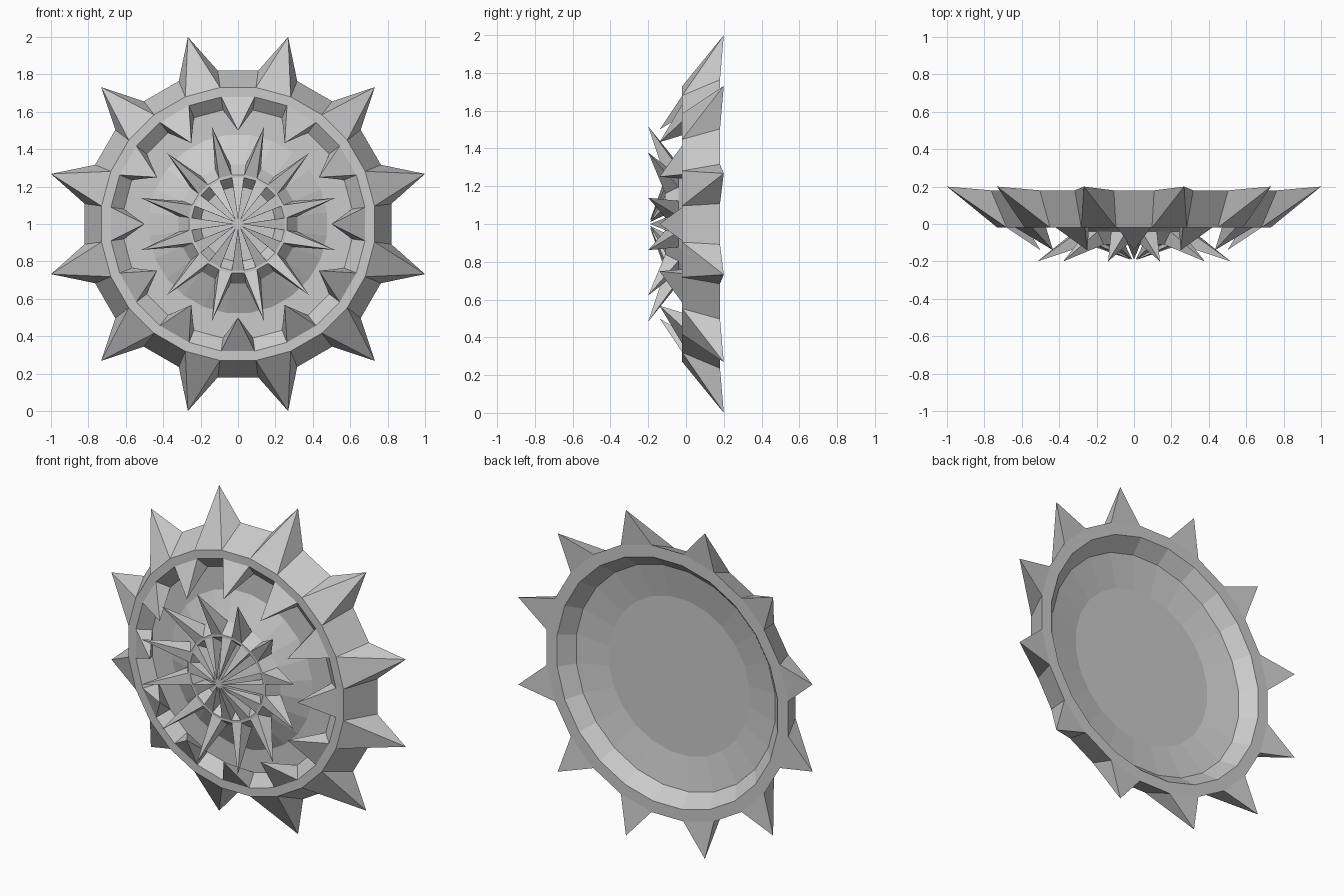
import bpy, bmesh
from math import cos, sin, radians

cube = bpy.data.objects.get("Cube")
if cube:
    bpy.data.objects.remove(cube, do_unlink=True)

SIDES = 24
STEP = 360 / SIDES

grey = bpy.data.materials.new("plain_grey")
grey.use_nodes = True
colour = (0.6, 0.6, 0.6, 1)
grey.diffuse_color = colour
grey.node_tree.nodes["Principled BSDF"].inputs["Base Color"].default_value = colour


def point(radius, y, turn):
    """Point on a wheel whose axle runs along y."""
    a = radians(turn * STEP)
    return (radius * cos(a), y, 1 + radius * sin(a))


def spiked_disc(name, profile, spikes):
    """Turn a (radius, y) profile; on bands in spikes, pull every other face to a tip."""
    bm = bmesh.new()
    rings = [[bm.verts.new(point(r, y, j - 0.5)) for j in range(SIDES)]
             for r, y in profile]
    for band, (inner, outer) in enumerate(zip(rings, rings[1:])):
        for j in range(SIDES):
            k = (j + 1) % SIDES
            quad = [inner[j], inner[k], outer[k], outer[j]]
            parity, radius, y = spikes.get(band, (None, 0, 0))
            if parity == j % 2:
                tip = bm.verts.new(point(radius, y, j))
                for a, b in zip(quad, quad[1:] + quad[:1]):
                    bm.faces.new((a, b, tip))
            else:
                bm.faces.new(quad)
    # close the hub floor and the back floor
    bm.faces.new(rings[0])
    bm.faces.new(rings[-1])
    bmesh.ops.recalc_face_normals(bm, faces=bm.faces)
    mesh = bpy.data.meshes.new(name)
    bm.to_mesh(mesh)
    bm.free()
    mesh.materials.append(grey)
    obj = bpy.data.objects.new(name, mesh)
    bpy.context.collection.objects.link(obj)
    return obj


profile = [
    (0.20, -0.05), (0.25, -0.11),                 # hub recess
    (0.265, -0.11), (0.32, -0.04),                # hub ring
    (0.48, 0.04), (0.615, 0.04),                  # cone and trough
    (0.685, -0.02), (0.736, -0.02),               # front rim
    (0.827, 0.18), (0.755, 0.18),                 # outer wall and back rim
    (0.68, 0.10), (0.48, 0.065),                  # bowl at the back
]

# band: (which faces, tip radius, tip y)
spikes = {
    0: (0, 0.02, -0.19),     # hub centre spikes
    2: (1, 0.535, -0.20),    # hub outward spikes
    5: (0, 0.50, -0.14),     # rim inward spikes
    7: (1, 1.035, 0.20),     # outer rim spikes
}

spiked_disc("spiked_wheel", profile, spikes)
